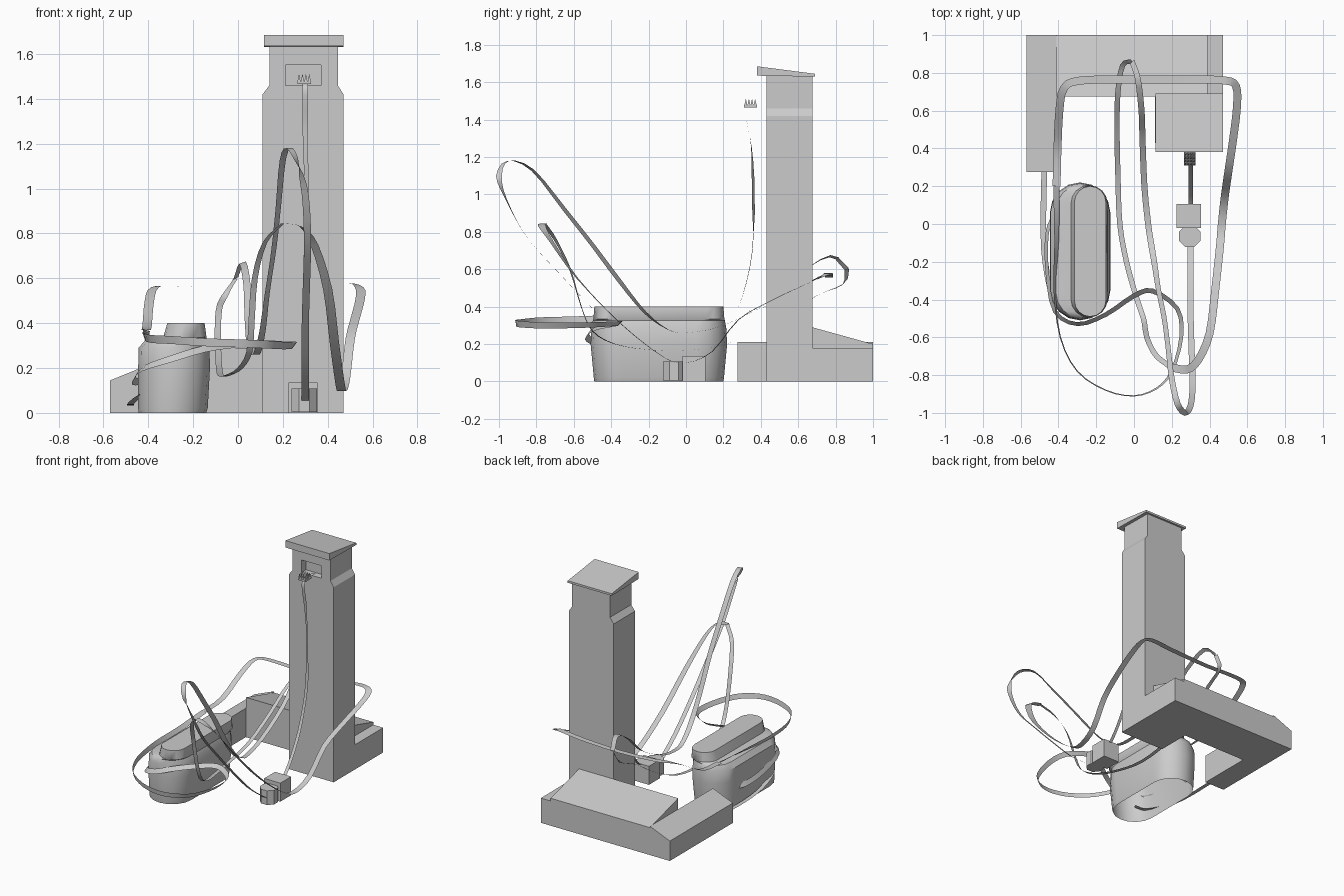
import bpy, bmesh, math
from mathutils import Vector

if "Cube" in bpy.data.objects:
    bpy.data.objects.remove(bpy.data.objects["Cube"])


def new_object(name, verts, faces):
    mesh = bpy.data.meshes.new(name)
    mesh.from_pydata(verts, [], faces)
    bm = bmesh.new()
    bm.from_mesh(mesh)
    bmesh.ops.recalc_face_normals(bm, faces=bm.faces)
    bm.to_mesh(mesh)
    bm.free()
    ob = bpy.data.objects.new(name, mesh)
    bpy.context.collection.objects.link(ob)
    return ob


def prism(name, profile, axis, a, b):
    """Extrude a 2D profile along x, y or z from a to b."""
    def put(p, d):
        q = list(p)
        q.insert("xyz".index(axis), d)
        return q
    n = len(profile)
    verts = [put(p, a) for p in profile] + [put(p, b) for p in profile]
    faces = [list(range(n)), list(range(n, 2 * n))]
    faces += [[i, (i + 1) % n, n + (i + 1) % n, n + i] for i in range(n)]
    return new_object(name, verts, faces)


def box(name, x0, x1, y0, y1, z0, z1):
    return prism(name, [(x0, y0), (x1, y0), (x1, y1), (x0, y1)], "z", z0, z1)


def shade(ob, angle):
    bpy.ops.object.select_all(action="DESELECT")
    ob.select_set(True)
    bpy.context.view_layer.objects.active = ob
    bpy.ops.object.shade_smooth_by_angle(angle=math.radians(angle))


def ribbon(name, points, width, steps=3):
    """Flat strip through (x, y, z, tilt in degrees), smoothed as a spline."""
    p = [Vector((*q[:3], q[3] if len(q) > 3 else 0)) for q in points]
    p = [2 * p[0] - p[1]] + p + [2 * p[-1] - p[-2]]
    path = []
    for i in range(1, len(p) - 2):
        a, b, c, d = p[i - 1:i + 3]
        for s in range(steps):
            t = s / steps
            path.append(0.5 * (2 * b + (c - a) * t + (2 * a - 5 * b + 4 * c - d) * t * t
                               + (3 * b - a - 3 * c + d) * t ** 3))
    path.append(p[-2])
    verts, last = [], None
    for i, q in enumerate(path):
        tan = (path[min(i + 1, len(path) - 1)] - path[max(i - 1, 0)]).to_3d().normalized()
        side = tan.cross(Vector((0, 0, 1)))
        if side.length < 0.02 and last:
            side = last.copy()
        side.normalize()
        if last and side.dot(last) < 0:
            side = -side
        last = side
        ang = math.radians(q[3])
        w = (side * math.cos(ang) + side.cross(tan) * math.sin(ang)) * width / 2
        verts += [q.to_3d() - w, q.to_3d() + w]
    faces = [(2 * i, 2 * i + 1, 2 * i + 3, 2 * i + 2) for i in range(len(path) - 1)]
    ob = new_object(name, verts, faces)
    shade(ob, 40)
    return ob


# Tower with narrowed head and a recessed window
tower = prism("tower", [(.11, 0), (.47, 0), (.47, 1.42), (.445, 1.46), (.445, 1.635),
                        (.14, 1.635), (.14, 1.46), (.11, 1.42)], "y", .43, .675)
cutter = box("window_cutter", .212, .37, .38, .48, 1.46, 1.55)
cutter.hide_render = True
mod = tower.modifiers.new("window", "BOOLEAN")
mod.object = cutter
mod.operation = "DIFFERENCE"
mod.solver = "EXACT"
bpy.context.view_layer.objects.active = tower
bpy.ops.object.modifier_apply(modifier="window")
bpy.data.objects.remove(cutter)
prism("tower_cap", [(.38, 1.635), (.69, 1.63), (.69, 1.645), (.38, 1.685)], "x", .115, .47)

# L-shaped base with sloping tops
box("base_back", -.41, .47, .675, 1, 0, .18)
prism("base_back_slope", [(.675, .18), (1, .18), (1, .2), (.675, .29)], "x", -.41, .39)
prism("base_wing", [(-.57, 0), (-.41, 0), (-.41, .21), (-.57, .145)], "y", .275, 1)

# Plug on the ground: box and octagonal head
box("plug_box", .225, .355, -.02, .105, 0, .135)
prism("plug_head", [(.295 + .062 * math.cos(math.pi / 8 + k * math.pi / 4),
                     -.065 + .062 * math.sin(math.pi / 8 + k * math.pi / 4))
                    for k in range(8)], "z", .005, .108)

# Toothed connector by the window
box("connector_plate", .265, .325, .31, .38, 1.465, 1.477)
verts, faces = [], []
for i in range(4):
    for j in range(4):
        x, y, n = .272 + i * .0153, .32 + j * .0165, len(verts)
        verts += [(x - .007, y - .008, 1.477), (x + .007, y - .008, 1.477),
                  (x + .007, y + .008, 1.477), (x - .007, y + .008, 1.477), (x, y, 1.512)]
        faces += [(n + k, n + (k + 1) % 4, n + 4) for k in range(4)]
new_object("connector_teeth", verts, faces)

# Rounded bag: stacked stadium sections (z, centre x, half width, half length), open below
sections = [(0, -.292, .15, .345), (.02, -.29, .155, .348), (.2, -.285, .16, .365),
            (.29, -.285, .158, .36), (.325, -.278, .135, .353),
            (.335, -.237, .097, .35), (.40, -.232, .083, .345)]
verts, faces, arc = [], [], 8
n = 2 * (arc + 1)
for z, cx, hx, hy in sections:
    for end in (0, 1):
        for k in range(arc + 1):
            a = math.pi * (k / arc + end)
            off = (hy - hx) * (1 - 2 * end)
            verts.append((cx + hx * math.cos(a), -.145 + off + hx * math.sin(a), z))
for r in range(len(sections) - 1):
    for i in range(n):
        j = (i + 1) % n
        faces.append((r * n + i, r * n + j, (r + 1) * n + j, (r + 1) * n + i))
faces.append(list(range(len(verts) - n, len(verts))))
shade(new_object("bag", verts, faces), 35)

# Cables: flat ribbons
ribbon("tower_cable", [(.3, .45, 1.47), (.3, .36, 1.47), (.3, .325, 1.45), (.3, .325, 1.39),
                       (.3, .35, 1.25), (.305, .36, 1), (.305, .355, .7), (.3, .3, .45),
                       (.3, .22, .28), (.3, .12, .14), (.3, .05, .1)], .024)
ribbon("cable_high_loop", [
    (.3, -.1, .04), (.3, -.3, .19), (.3, -.5, .39), (.305, -.67, .57), (.31, -.85, .77),
    (.3, -.96, .97), (.27, -1, 1.1), (.23, -.95, 1.18), (.2, -.82, 1.13, 20),
    (.18, -.65, .92, 35), (.16, -.5, .73, 35), (.13, -.35, .53, 35), (.11, -.22, .37, 20),
    (.09, -.1, .28), (.075, 0, .26), (.055, .2, .3), (.045, .45, .43), (.04, .6, .57),
    (.02, .77, .67, 20), (-.01, .86, .6, 30)], .032)
ribbon("cable_middle_loop", [
    (-.01, .86, .6, 30), (-.06, .84, .52, 20), (-.085, .7, .46), (-.09, .5, .33),
    (-.085, .25, .21), (-.075, 0, .165), (-.04, -.2, .17), (.01, -.38, .2), (.05, -.5, .27),
    (.06, -.56, .4), (.075, -.62, .6), (.12, -.7, .76), (.2, -.76, .845)], .028)
ribbon("cable_right_run", [
    (.2, -.76, .845), (.28, -.77, .83), (.34, -.72, .75), (.4, -.58, .55), (.43, -.35, .31),
    (.455, -.12, .13), (.465, 0, .1), (.48, .14, .16), (.5, .28, .33), (.525, .45, .43),
    (.545, .62, .51), (.54, .73, .56), (.48, .76, .58), (.3, .765, .565), (0, .765, .555),
    (-.28, .76, .565), (-.37, .72, .56), (-.395, .6, .5), (-.405, .4, .39), (-.41, .2, .37)],
    .042)
ribbon("cable_front_loop", [
    (-.41, .2, .37, 20), (-.41, -.1, .35, 50), (-.42, -.35, .34, 70), (-.39, -.6, .33, 80),
    (-.3, -.78, .325, 80), (-.15, -.88, .315, 80), (0, -.91, .31, 80), (.12, -.87, .305, 75),
    (.2, -.78, .3, 65), (.25, -.6, .3, 55), (.23, -.45, .305, 50), (.1, -.355, .31, 45),
    (0, -.38, .305, 45), (-.15, -.48, .285, 50), (-.3, -.53, .24, 55), (-.42, -.46, .2, 55),
    (-.46, -.25, .16, 60), (-.46, -.05, .14, 60), (-.42, .06, .14, 60)], .036)
ribbon("cable_low_run", [(-.475, .28, .035), (-.48, 0, .035), (-.47, -.2, .05),
                         (-.43, -.38, .08), (-.36, -.42, .1)], .03)
